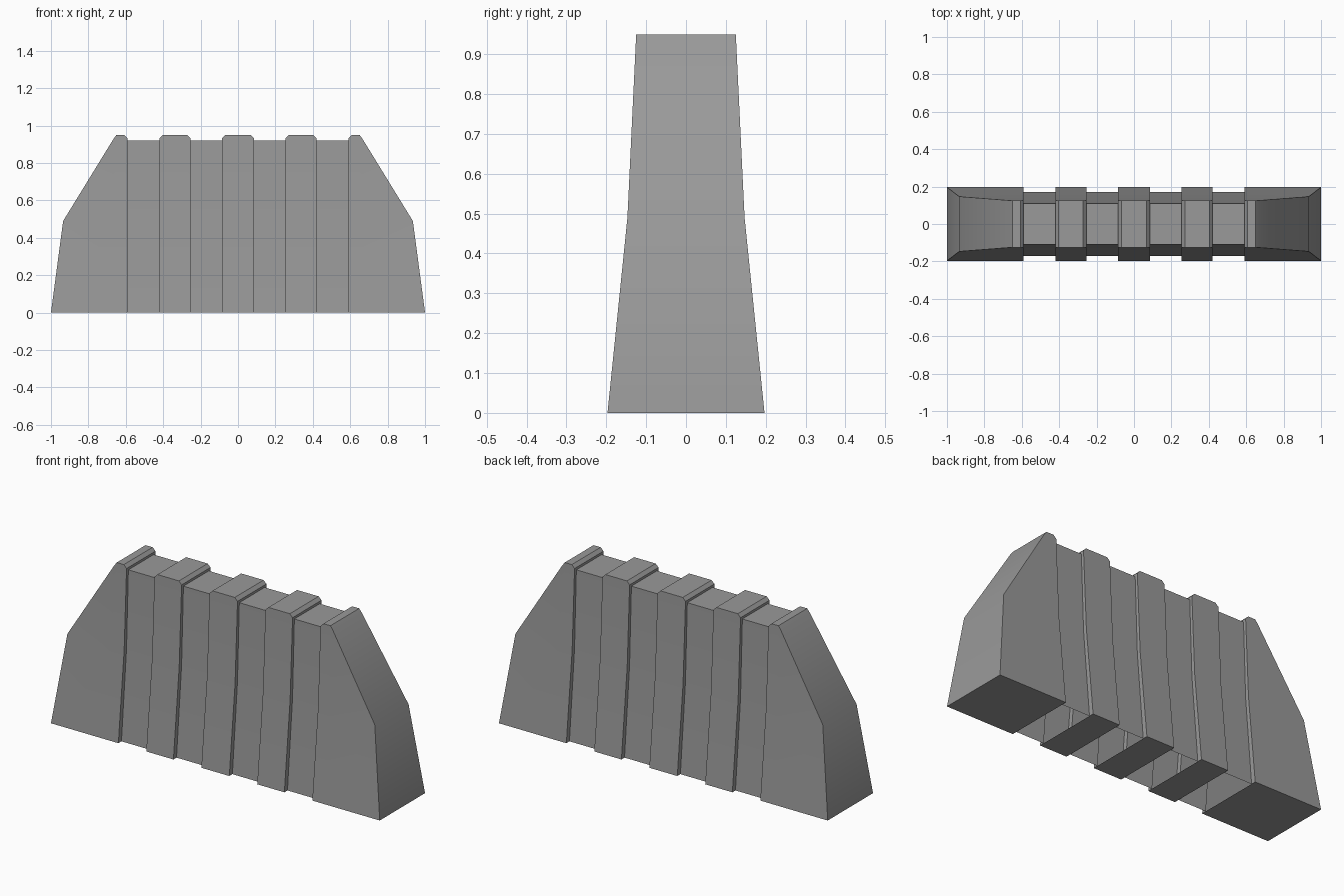
import bpy
import bmesh

cube = bpy.data.objects.get("Cube")
if cube:
    bpy.data.objects.remove(cube, do_unlink=True)

# Concrete material
GREY = (0.32, 0.32, 0.32, 1.0)
concrete = bpy.data.materials.new("concrete grey")
concrete.use_nodes = True
concrete.diffuse_color = GREY
concrete.node_tree.nodes["Principled BSDF"].inputs["Base Color"].default_value = GREY

TOP, BEND, PANEL_TOP, BEVEL = 0.95, 0.49, 0.92, 0.017
RIB_WIDTHS = (0.197, 0.147, 0.125)     # half depth at ground, bend and top
PANEL_WIDTHS = (0.17, 0.126, 0.11)


def half_depth(widths, z, top):
    """Half depth of the tapering wall at height z."""
    if z <= BEND:
        return widths[0] + (widths[1] - widths[0]) * z / BEND
    return widths[1] + (widths[2] - widths[1]) * (z - BEND) / (top - BEND)


def section(bm, x, height, widths, top):
    """Open arch of vertices across the wall at x."""
    side = [(half_depth(widths, z, top), z) for z in (0, min(BEND, height), height)]
    arch = [(-y, z) for y, z in side] + [(y, z) for y, z in reversed(side)]
    return [bm.verts.new((x, y, z)) for y, z in arch]


def rib(x0, x1):
    """Raised rib with bevelled top corners."""
    return [(x0, TOP - BEVEL), (x0 + BEVEL, TOP), (x1 - BEVEL, TOP), (x1, TOP - BEVEL)]


# Outline of the sloping end, from the tip inward
end = [(-1, 0), (-0.935, BEND), (-0.665, 0.93), (-0.65, TOP),
       (-0.59 - BEVEL, TOP), (-0.59, TOP - BEVEL)]
ribs = [end, rib(-0.42, -0.255), rib(-0.085, 0.085), rib(0.255, 0.42),
        [(-x, z) for x, z in reversed(end)]]

# Hollow barrier shell: ribs have a base, recessed panels are open below
bm = bmesh.new()
arches = []
for i, outline in enumerate(ribs):
    group = [section(bm, x, z, RIB_WIDTHS, TOP) for x, z in outline]
    for a, b in zip(group, group[1:]):
        bm.faces.new((a[0], a[-1], b[-1], b[0]))
    arches += group
    if i < len(ribs) - 1:
        for x in (outline[-1][0], ribs[i + 1][0][0]):
            arches.append(section(bm, x, PANEL_TOP, PANEL_WIDTHS, PANEL_TOP))
for a, b in zip(arches, arches[1:]):
    for j in range(len(a) - 1):
        bm.faces.new((a[j], a[j + 1], b[j + 1], b[j]))

bmesh.ops.remove_doubles(bm, verts=bm.verts, dist=0.0005)
bmesh.ops.dissolve_degenerate(bm, edges=bm.edges, dist=0.0005)
bmesh.ops.recalc_face_normals(bm, faces=bm.faces)

mesh = bpy.data.meshes.new("barrier_wall")
bm.to_mesh(mesh)
bm.free()
mesh.materials.append(concrete)
barrier = bpy.data.objects.new("barrier_wall", mesh)
bpy.context.collection.objects.link(barrier)

# Soft shading over the shallow bends
bpy.ops.object.select_all(action='DESELECT')
barrier.select_set(True)
bpy.context.view_layer.objects.active = barrier
bpy.ops.object.shade_smooth_by_angle(angle=0.52)
